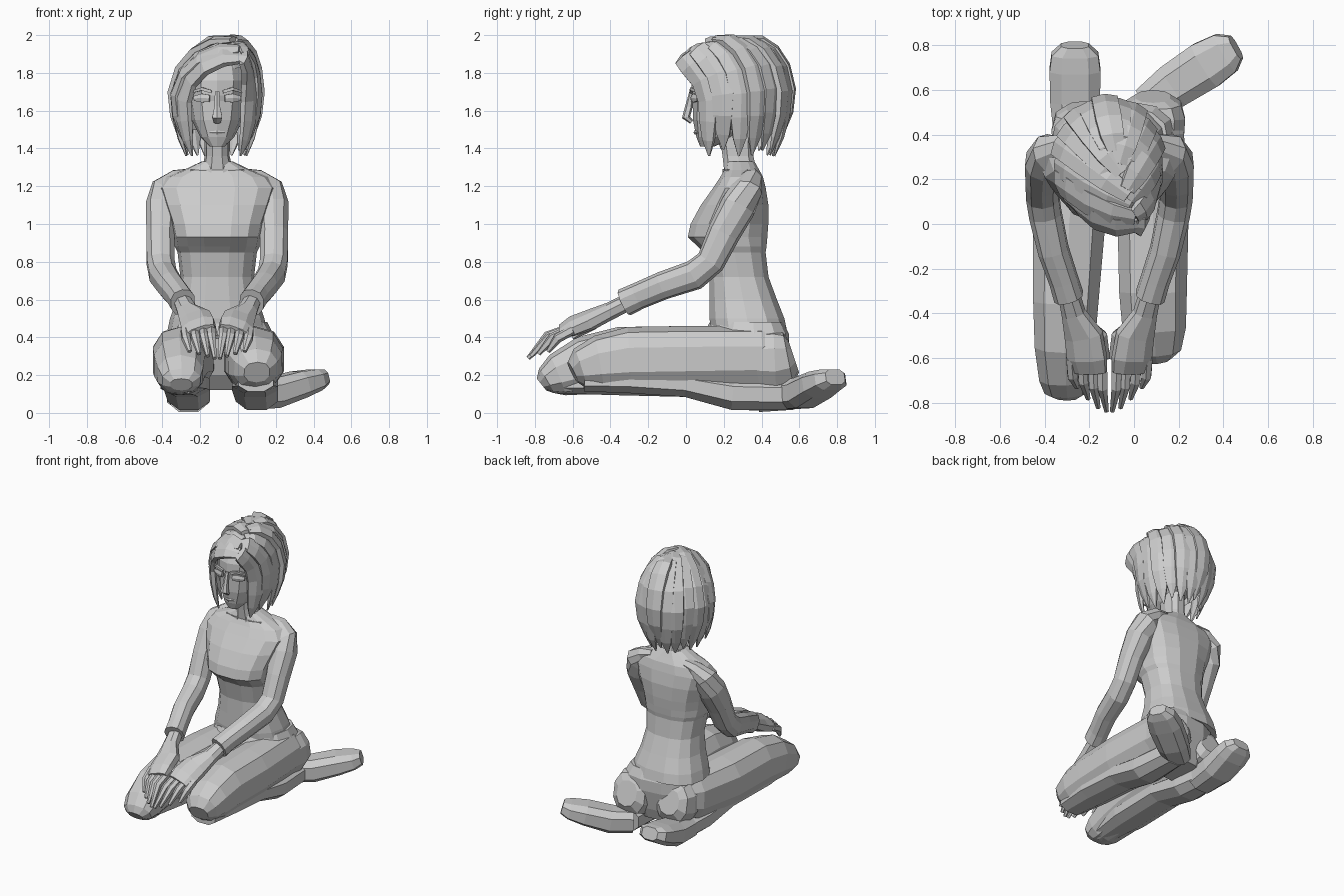
import bpy, bmesh, math
from mathutils import Vector as V

CX = -0.11                      # the body's own mirror line


def skin(name, rings):
    """Bridge closed rings of points into a capped, flat shaded solid."""
    bm = bmesh.new()
    vs = [[bm.verts.new(p) for p in r] for r in rings]
    n = len(vs[0])
    for a, b in zip(vs, vs[1:]):
        for i in range(n):
            j = (i + 1) % n
            bm.faces.new((a[i], a[j], b[j], b[i]))
    bm.faces.new(vs[0][::-1])
    bm.faces.new(vs[-1])
    bmesh.ops.recalc_face_normals(bm, faces=bm.faces)
    me = bpy.data.meshes.new(name)
    bm.to_mesh(me)
    bm.free()
    ob = bpy.data.objects.new(name, me)
    bpy.context.collection.objects.link(ob)
    return ob


def power(v, e):
    return math.copysign(abs(v) ** e, v)


def tube(name, path, up=(0, 0, 1), n=8, e=0.85):
    """Limb along (x, y, z, half width, half height); up is a vector or function."""
    pts = [V(p[:3]) for p in path]
    rings = []
    for i, p in enumerate(pts):
        t = (pts[min(i + 1, len(pts) - 1)] - pts[max(i - 1, 0)]).normalized()
        side = t.cross(up(p) if callable(up) else V(up)).normalized()
        nor = side.cross(t)
        w, h = path[i][3:5]
        angs = [2 * math.pi * (k + 0.5) / n for k in range(n)]
        rings.append([p + side * w * power(math.cos(a), e) + nor * h * power(math.sin(a), e)
                      for a in angs])
    return skin(name, rings)


def stack(name, levels, cx=CX, n=14, e=0.8, turn=0.0):
    """Upright form from (z, front y, back y, half width), skewed in y by turn."""
    rings = []
    for z, y0, y1, w in levels:
        angs = [2 * math.pi * k / n for k in range(n)]
        rings.append([V((cx + w * power(math.cos(a), e), (y0 + y1) / 2 + turn * w * math.cos(a)
                         + (y1 - y0) / 2 * power(math.sin(a), e), z)) for a in angs])
    return skin(name, rings)


# Torso, hips and neck
stack("shirt", [(0.43, 0.13, 0.54, 0.265), (0.50, 0.12, 0.525, 0.25), (0.60, 0.12, 0.485, 0.215),
                (0.72, 0.12, 0.44, 0.195), (0.85, 0.09, 0.425, 0.21), (0.88, 0.06, 0.43, 0.225),
                (0.93, 0.005, 0.435, 0.235), (1.0, 0.02, 0.44, 0.25), (1.10, 0.075, 0.44, 0.285),
                (1.19, 0.14, 0.425, 0.315), (1.25, 0.18, 0.41, 0.27), (1.285, 0.2, 0.39, 0.18),
                (1.33, 0.21, 0.365, 0.085)])
stack("pelvis", [(0.12, 0.22, 0.48, 0.17), (0.2, 0.15, 0.51, 0.23), (0.34, 0.1, 0.54, 0.27),
                 (0.42, 0.1, 0.54, 0.27), (0.48, 0.13, 0.51, 0.24)], cx=-0.085, turn=0.15)
stack("neck", [(1.27, 0.2, 0.38, 0.085), (1.36, 0.19, 0.36, 0.066), (1.5, 0.17, 0.36, 0.068)], n=10)

# Head and face
stack("head", [(1.41, 0.075, 0.15, 0.04), (1.46, 0.055, 0.26, 0.09), (1.55, 0.037, 0.40, 0.135),
               (1.65, 0.035, 0.45, 0.152), (1.68, 0.028, 0.46, 0.155), (1.76, 0.03, 0.47, 0.16),
               (1.85, 0.07, 0.45, 0.14), (1.93, 0.15, 0.38, 0.09)], n=12, e=0.9)
tube("nose", [(CX, 0.03, 1.70, 0.014, 0.012), (CX, 0.015, 1.62, 0.017, 0.02),
              (CX, 0.0, 1.565, 0.03, 0.022), (CX, 0.03, 1.54, 0.02, 0.012)], (0, -1, 0), 6)
tube("lips", [(CX - 0.04, 0.062, 1.485, 0.006, 0.006), (CX, 0.05, 1.485, 0.012, 0.01),
              (CX + 0.04, 0.062, 1.485, 0.006, 0.006)], (0, -1, 0), 6)


def sx(s, d):
    return CX + s * d


for s, tag in ((-1, "left"), (1, "right")):
    def m(path):
        return [(sx(s, p[0]), *p[1:]) for p in path]
    tube("eye_" + tag, m([(0.04, 0.035, 1.665, 0.02, 0.012), (0.08, 0.043, 1.667, 0.026, 0.012),
                          (0.12, 0.065, 1.665, 0.015, 0.012)]), (0, -1, 0), 6)
    tube("brow_" + tag, m([(0.03, 0.026, 1.7, 0.011, 0.01), (0.08, 0.03, 1.715, 0.011, 0.012),
                           (0.13, 0.068, 1.70, 0.008, 0.01)]), (0, -1, 0), 4)
    # Sleeve from shoulder through elbow to cuff
    tube("sleeve_" + tag, m([(0.12, 0.30, 1.225, 0.10, 0.045), (0.20, 0.30, 1.205, 0.115, 0.06),
                             (0.255, 0.305, 1.165, 0.11, 0.085),
                             (0.288, 0.275, 1.09, 0.092, 0.095), (0.30, 0.20, 0.95, 0.078, 0.087),
                             (0.30, 0.13, 0.80, 0.076, 0.077), (0.287, 0.045, 0.73, 0.075, 0.08),
                             (0.25, -0.12, 0.675, 0.07, 0.075), (0.205, -0.25, 0.62, 0.066, 0.072),
                             (0.182, -0.325, 0.585, 0.068, 0.075)]), (0, -0.6, 0.8), n=10)
    # Hand, fingers and thumb
    tube("hand_" + tag, m([(0.19, -0.28, 0.60, 0.045, 0.045), (0.16, -0.40, 0.54, 0.055, 0.045),
                           (0.115, -0.50, 0.495, 0.09, 0.05), (0.10, -0.60, 0.46, 0.095, 0.045),
                           (0.09, -0.66, 0.43, 0.085, 0.03)]), (0.35 * s, 0, 1))
    for i, (b, t, y) in enumerate(((0.17, 0.145, -0.73), (0.122, 0.095, -0.78),
                                   (0.075, 0.05, -0.82), (0.033, 0.013, -0.835))):
        z = 0.44 + 0.004 * i
        tube(f"finger_{i}_{tag}", m([(b, -0.60, z, 0.026, 0.026),
                                     ((b + t) / 2 + 0.008, (y - 0.60) / 2 - 0.015, z - 0.045, 0.024, 0.026),
                                     (t, y, 0.325 - 0.012 * i, 0.011, 0.012)]), n=6)
    tube("thumb_" + tag, m([(0.11, -0.44, 0.50, 0.03, 0.03), (0.035, -0.50, 0.46, 0.028, 0.026),
                            (0.01, -0.60, 0.40, 0.014, 0.014)]), n=6)
    tube("collarbone_" + tag, m([(0.03, 0.2, 1.28, 0.014, 0.008), (0.14, 0.228, 1.28, 0.01, 0.008)]),
         (0, -1, 0), 4)

# Folded legs: the left knee reaches further forward than the right
tube("thigh_left", [(-0.23, 0.45, 0.31, 0.10, 0.13), (-0.26, 0.33, 0.29, 0.14, 0.17),
                    (-0.29, 0.0, 0.285, 0.168, 0.175), (-0.305, -0.35, 0.28, 0.152, 0.175),
                    (-0.31, -0.54, 0.25, 0.14, 0.155), (-0.305, -0.68, 0.20, 0.125, 0.115),
                    (-0.30, -0.74, 0.17, 0.105, 0.075), (-0.30, -0.765, 0.15, 0.06, 0.04)], n=10)
tube("thigh_right", [(0.06, 0.52, 0.31, 0.11, 0.13), (0.08, 0.40, 0.29, 0.15, 0.17),
                     (0.085, 0.0, 0.285, 0.165, 0.175), (0.085, -0.30, 0.28, 0.158, 0.175),
                     (0.09, -0.46, 0.26, 0.148, 0.15), (0.095, -0.56, 0.235, 0.12, 0.11),
                     (0.10, -0.60, 0.215, 0.07, 0.06)], n=10)
tube("shin_left", [(-0.30, -0.68, 0.16, 0.09, 0.06), (-0.29, -0.4, 0.16, 0.13, 0.07),
                   (-0.27, 0.0, 0.15, 0.13, 0.07), (-0.26, 0.25, 0.10, 0.12, 0.09),
                   (-0.26, 0.46, 0.09, 0.095, 0.085)])
tube("shin_right", [(0.095, -0.54, 0.17, 0.10, 0.06), (0.09, -0.3, 0.17, 0.13, 0.07),
                    (0.09, 0.0, 0.15, 0.13, 0.07), (0.10, 0.25, 0.10, 0.12, 0.09),
                    (0.10, 0.54, 0.095, 0.095, 0.085)])

# Feet pointing back, soles up
tube("foot_left", [(-0.262, 0.38, 0.085, 0.10, 0.085), (-0.263, 0.55, 0.10, 0.118, 0.09),
                   (-0.264, 0.69, 0.145, 0.12, 0.075), (-0.264, 0.76, 0.17, 0.11, 0.06),
                   (-0.264, 0.80, 0.185, 0.065, 0.045)], e=0.7)
tube("foot_right", [(0.06, 0.53, 0.095, 0.09, 0.08), (0.18, 0.62, 0.105, 0.107, 0.085),
                    (0.32, 0.71, 0.15, 0.115, 0.075), (0.41, 0.765, 0.175, 0.10, 0.06),
                    (0.455, 0.79, 0.19, 0.06, 0.045)], e=0.7)

# Buttocks resting on the heels
for tag, x, y in (("left", -0.225, 0.52), ("right", 0.085, 0.57)):
    tube("buttock_" + tag, [(x, y - 0.25, 0.28, 0.14, 0.15), (x, y - 0.10, 0.28, 0.15, 0.165),
                            (x, y - 0.03, 0.29, 0.13, 0.145), (x, y, 0.30, 0.08, 0.09)], n=10)

# Hair: an inner cap open at the face
HC = V((-0.115, 0.27, 1.69))
bm = bmesh.new()
bmesh.ops.create_icosphere(bm, subdivisions=3, radius=1)
for v in bm.verts:
    v.co = HC + V((v.co.x * 0.2, v.co.y * 0.25, v.co.z * 0.265))
gone = [v for v in bm.verts if (v.co.y < 0.14 and v.co.z < 1.82) or v.co.z < 1.48]
bmesh.ops.delete(bm, geom=gone, context='VERTS')
me = bpy.data.meshes.new("hair_cap")
bm.to_mesh(me)
bm.free()
bpy.context.collection.objects.link(bpy.data.objects.new("hair_cap", me))

# Hair: overlapping locks falling from the parting to pointed tips
FALL = ((0.0, 0.0, 0.6), (0.3, 0.0, 0.9), (0.62, -0.05, 1), (0.87, -0.14, 1), (0.97, -0.27, 1),
        (0.93, -0.40, 0.88), (0.83, -0.52, 0.6), (0.70, -0.62, 0.08))


def lock(name, u, ang, width, lift, drop):
    start = V((0.015 - 0.10 * u, -0.005 + 0.33 * u))
    a = math.radians(ang)
    end = V((-0.115 + 0.217 * math.cos(a), 0.28 + 0.263 * math.sin(a)))
    mid = V((-0.115, 0.28))
    top = 1.88 + 0.085 * min(1, u * 2.2)
    path = []
    for f, dz, w in FALL:
        if dz > -0.27:
            p = start.lerp(end, f)
        else:                               # tips tuck back in towards the neck
            p = mid.lerp(end, f + 0.03)
        bow = 0.055 * math.sin(math.pi * min(1, f)) * max(0, 1 - 2.5 * u)
        grow = 1 + lift * (1 if dz > -0.5 else 0)
        p = mid + (p - mid) * grow
        zz = top + dz * (top - 1.36 - drop) / 0.62 + lift * 0.3 * (1 - f)
        path.append((p.x, p.y - bow, zz, width * w, 0.024 * w + 0.003))
    tube(name, path, lambda p: p - V((-0.115, 0.25, 1.62)), n=6)


for i in range(8):
    u = i / 7
    lock(f"lock_left_{i}", u, 216 - 122 * u, 0.066, 0.05 * (i % 2), 0.03 * (i % 3 == 1))
for i in range(7):
    u = i / 6
    lock(f"lock_right_{i}", u, -36 + 114 * u, 0.066, 0.05 * (i % 2), 0.03 * (i % 3 == 1))
